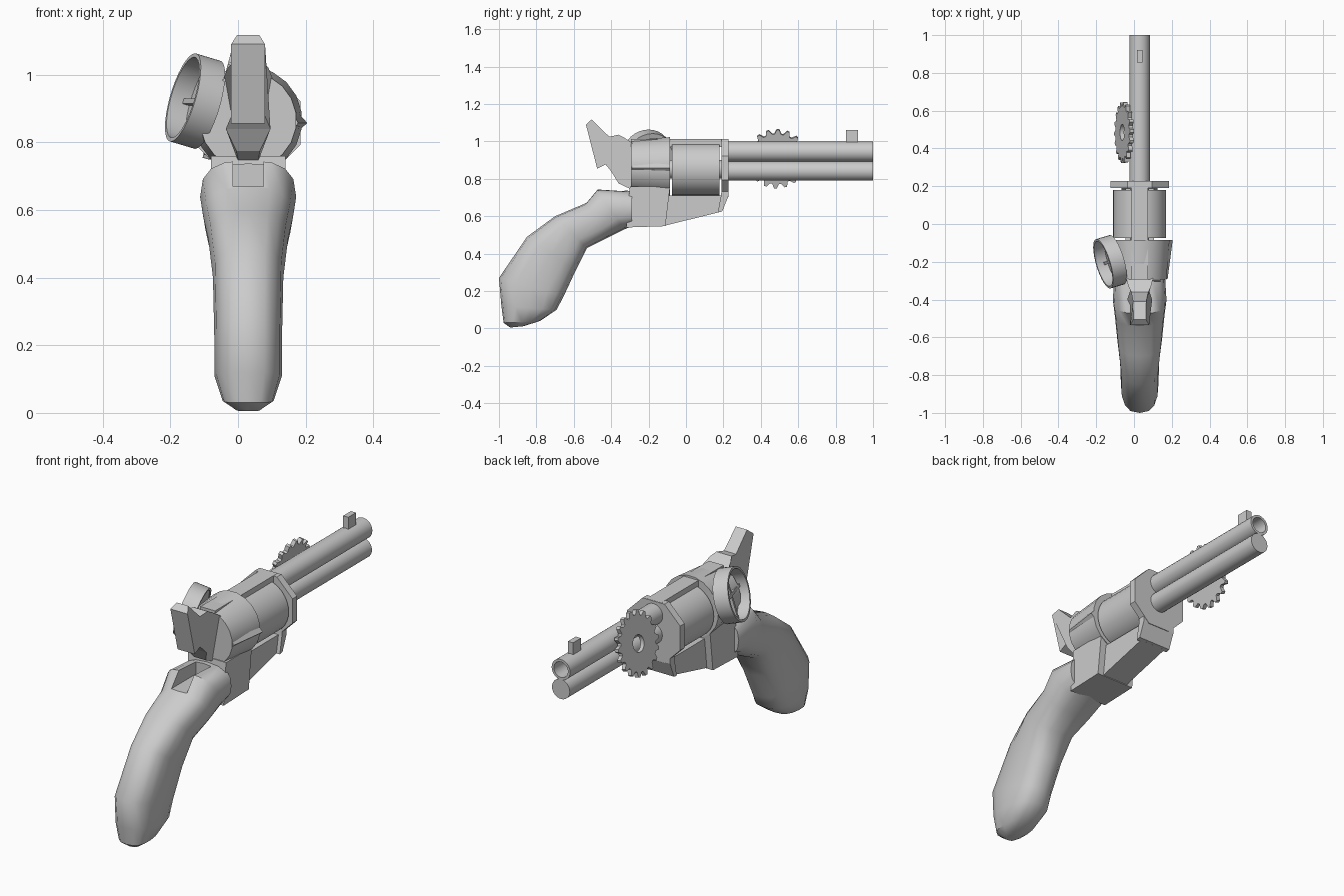
import bpy, bmesh, math
from mathutils import Vector

if "Cube" in bpy.data.objects:
    bpy.data.objects.remove(bpy.data.objects["Cube"])

CX = 0.03  # centre plane of the gun


def finish(name, bm, smooth=None):
    bmesh.ops.recalc_face_normals(bm, faces=bm.faces)
    me = bpy.data.meshes.new(name)
    bm.to_mesh(me)
    bm.free()
    ob = bpy.data.objects.new(name, me)
    bpy.context.collection.objects.link(ob)
    if smooth:
        bpy.ops.object.select_all(action='DESELECT')
        ob.select_set(True)
        bpy.context.view_layer.objects.active = ob
        bpy.ops.object.shade_smooth_by_angle(angle=math.radians(smooth))
    return ob


def loft(name, rings, closed=False, smooth=None):
    """Skin a list of point rings; cap both ends, or join last to first."""
    bm = bmesh.new()
    vs = [[bm.verts.new(p) for p in r] for r in rings]
    pairs = list(zip(vs, vs[1:])) + ([(vs[-1], vs[0])] if closed else [])
    n = len(vs[0])
    for a, b in pairs:
        for i in range(n):
            j = (i + 1) % n
            bm.faces.new((a[i], a[j], b[j], b[i]))
    if not closed:
        bm.faces.new(vs[0])
        bm.faces.new(vs[-1])
    return finish(name, bm, smooth)


def circle(radii, offset, centre, axis, turn=0.0):
    q = Vector(axis).to_track_quat('Z', 'Y')
    n = len(radii)
    return [Vector(centre) + q @ Vector((r * math.cos(math.tau * (i + turn) / n),
                                         r * math.sin(math.tau * (i + turn) / n), offset))
            for i, r in enumerate(radii)]


def tube(name, outer, inner, length, centre, axis, smooth=30):
    h, n = length / 2, len(outer)
    ring = lambda r, o: circle(r, o, centre, axis)
    return loft(name, [ring(outer, -h), ring(outer, h), ring([inner] * n, h),
                       ring([inner] * n, -h)], True, smooth)


def rod(name, r0, r1, y0, y1, z, sides, turn=0.0, x=CX, smooth=30):
    return loft(name, [circle([r] * sides, 0, (x, y, z), (0, 1, 0), turn)
                       for r, y in ((r0, y0), (r1, y1))], smooth=smooth)


def prism(name, profile):
    """Side profile of (y, z, half width), mirrored about the centre plane."""
    return loft(name, [[(CX + s * w, y, z) for y, z, w in profile] for s in (-1, 1)])


def plate(name, w, profile):
    return prism(name, [(y, z, w) for y, z in profile])


# Barrel, under-barrel tube and front sight
tube("barrel", [0.054] * 24, 0.041, 0.80, (CX, 0.60, 0.945), (0, 1, 0))
rod("under_barrel_tube", 0.052, 0.052, 0.20, 1.0, 0.842, 24)
plate("front_sight", 0.015, [(0.855, 0.985), (0.92, 0.985), (0.92, 1.06), (0.855, 1.06)])

# Drum, with frame plates in front and behind
rod("drum", 0.14, 0.14, -0.075, 0.18, 0.852, 32)
rod("drum_pin", 0.05, 0.05, -0.1, 0.21, 0.852, 16)
rod("front_frame_plate", 0.168, 0.168, 0.19, 0.228, 0.857, 8, 0.5)
rod("rear_frame", 0.143, 0.16, -0.295, -0.085, 0.865, 20, 0.5)
plate("top_strap", 0.043, [(-0.295, 0.97), (0.225, 0.97), (0.225, 1.013), (-0.295, 1.013)])

# Loading gate ridge on the right of the rear frame
loft("gate_ridge", [[(CX + .11, y, 0.93), (x, y, 0.857), (CX + .11, y, 0.80)]
                    for y, x in ((-0.29, 0.178), (-0.085, 0.205))])

# Lower frame: wide rear block, narrower middle, wide front lug
plate("lower_frame_rear", 0.11, [(-0.32, 0.54), (-0.11, 0.547), (-0.085, 0.76), (-0.3, 0.76)])
plate("lower_frame_middle", 0.075, [(-0.12, 0.548), (0.18, 0.622), (0.20, 0.712), (-0.1, 0.712)])
plate("lower_frame_lug", 0.095, [(0.17, 0.62), (0.193, 0.625), (0.226, 0.705),
                                 (0.226, 0.74), (0.19, 0.74), (0.187, 0.71)])

# Hammer: flaring body and flat spur
prism("hammer", [(-0.285, 0.99, 0.072), (-0.33, 1.02, 0.06), (-0.36, 1.036, 0.045),
                 (-0.41, 1.025, 0.035), (-0.505, 1.117, 0.033), (-0.535, 1.09, 0.05),
                 (-0.475, 0.855, 0.05), (-0.43, 0.877, 0.05), (-0.40, 0.84, 0.066),
                 (-0.36, 0.775, 0.035), (-0.285, 0.74, 0.028)])

# Grip: rounded sections from frame to butt (back y, z, front y, z, half width)
sections = [(-0.29, 0.735, -0.29, 0.545, 0.135), (-0.475, 0.747, -0.33, 0.53, 0.142),
            (-0.54, 0.668, -0.42, 0.485, 0.132), (-0.70, 0.60, -0.53, 0.43, 0.118),
            (-0.85, 0.49, -0.59, 0.31, 0.104), (-1.0, 0.27, -0.655, 0.17, 0.1),
            (-0.987, 0.12, -0.692, 0.10, 0.1), (-0.975, 0.03, -0.78, 0.04, 0.075),
            (-0.94, 0.005, -0.87, 0.012, 0.035)]
rings = []
for by, bz, fy, fz, w in sections:
    b, f, ring = Vector((CX, by, bz)), Vector((CX, fy, fz)), []
    for i in range(16):
        c, s = math.cos(math.tau * i / 16), math.sin(math.tau * i / 16)
        c, s = (math.copysign(abs(v) ** 0.75, v) for v in (c, s))
        ring.append((b + f) / 2 + (b - f) / 2 * c + Vector((w * s, 0, 0)))
    rings.append(ring)
grip = loft("grip", rings, smooth=40)

# Hammer slot cut into the top of the grip
slot = plate("slot_cutter", 0.045, [(-0.6, 0.67), (-0.33, 0.67), (-0.33, 0.8), (-0.6, 0.8)])
slot.hide_render = True
slot.hide_viewport = True
cut = grip.modifiers.new("slot", 'BOOLEAN')
cut.operation, cut.solver, cut.object = 'DIFFERENCE', 'EXACT', slot

# Tilted gear beside the barrel
tube("gear", [0.138, 0.162, 0.162, 0.138] * 18, 0.043, 0.022, (-0.052, 0.485, 0.908),
     (1, 0, -0.27), 25)

# Tilted gauge on the left of the rear frame: rim, back and crossed spokes
axis = Vector((1, 0.3, -0.3)).normalized()
mid = Vector((-0.127, -0.2, 0.922))
tube("gauge_rim", [0.136] * 32, 0.124, 0.078, mid, axis)
loft("gauge_back", [circle([0.126] * 32, o, mid, axis) for o in (0.022, 0.034)], smooth=30)
q = axis.to_track_quat('Z', 'Y')
for k, (lx, ly) in enumerate(((0.122, 0.008), (0.008, 0.122))):
    loft(f"gauge_spoke_{k}", [[mid + q @ Vector((sx * lx, sy * ly, o)) for sx, sy in
                               ((-1, -1), (1, -1), (1, 1), (-1, 1))] for o in (0.0, 0.024)])
